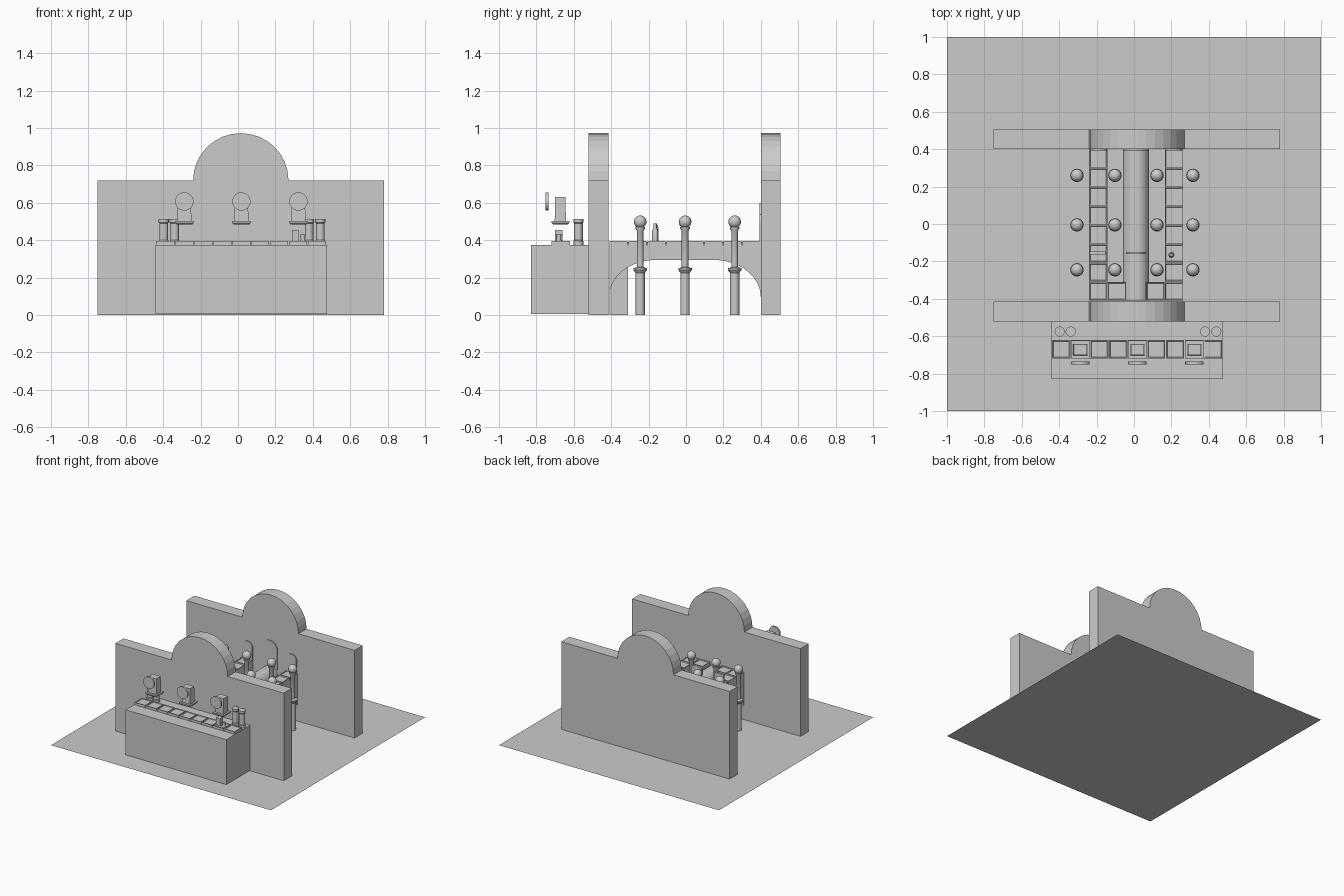
import bpy, bmesh, math
from mathutils import Matrix

if "Cube" in bpy.data.objects:
    bpy.data.objects.remove(bpy.data.objects["Cube"])


def finish(bm, name, smooth=False):
    bmesh.ops.recalc_face_normals(bm, faces=bm.faces)
    me = bpy.data.meshes.new(name)
    bm.to_mesh(me)
    bm.free()
    ob = bpy.data.objects.new(name, me)
    bpy.context.collection.objects.link(ob)
    if smooth:
        bpy.ops.object.select_all(action='DESELECT')
        ob.select_set(True)
        bpy.context.view_layer.objects.active = ob
        bpy.ops.object.shade_smooth_by_angle(angle=math.radians(35))
    return ob


def box(name, x0, x1, y0, y1, z0, z1):
    bm = bmesh.new()
    m = (Matrix.Translation(((x0 + x1) / 2, (y0 + y1) / 2, (z0 + z1) / 2))
         @ Matrix.Diagonal((x1 - x0, y1 - y0, z1 - z0, 1)))
    bmesh.ops.create_cube(bm, size=1, matrix=m)
    return finish(bm, name)


def lathe(name, x, y, profile, n=16):
    """Revolve (radius, z) points about a vertical axis."""
    bm = bmesh.new()
    vs = [bm.verts.new((x + r, y, z)) for r, z in profile]
    es = [bm.edges.new(p) for p in zip(vs, vs[1:])]
    bmesh.ops.spin(bm, geom=vs + es, cent=(x, y, 0), axis=(0, 0, 1),
                   angle=math.tau, steps=n, use_duplicate=False)
    bmesh.ops.remove_doubles(bm, verts=bm.verts, dist=0.0005)
    return finish(bm, name, True)


def extrude(name, pts, axis, a, b):
    """Extrude a 2D outline along x or y from a to b."""
    bm = bmesh.new()
    place = (lambda p: (a, p[0], p[1])) if axis == 'x' else (lambda p: (p[0], a, p[1]))
    f = bm.faces.new([bm.verts.new(place(p)) for p in pts])
    ex = bmesh.ops.extrude_face_region(bm, geom=[f])
    d = (b - a, 0, 0) if axis == 'x' else (0, b - a, 0)
    bmesh.ops.translate(bm, vec=d, verts=[v for v in ex['geom'] if isinstance(v, bmesh.types.BMVert)])
    return finish(bm, name)


def arc(cx, cz, rx, rz, a0, a1, n):
    return [(cx + rx * math.cos(math.radians(a0 + (a1 - a0) * i / n)),
             cz + rz * math.sin(math.radians(a0 + (a1 - a0) * i / n))) for i in range(n + 1)]


def tile(cx, cy, z=0.375, s=0.097):
    """Square tile with a raised, bevelled rim."""
    bm = bmesh.new()
    bmesh.ops.create_cube(bm, size=1, matrix=Matrix.Translation((cx, cy, z + 0.01))
                          @ Matrix.Diagonal((s, s, 0.02, 1)))
    top = max(bm.faces, key=lambda f: f.calc_center_median().z)
    bmesh.ops.inset_region(bm, faces=[top], thickness=0.006, depth=0)
    bmesh.ops.inset_region(bm, faces=[top], thickness=0.003, depth=-0.005)
    return finish(bm, "counter_tile")


# Ground sheet
bm = bmesh.new()
bmesh.ops.create_grid(bm, x_segments=1, y_segments=1, size=1)
finish(bm, "floor")

# Two walls with a round top
outline = [(-0.75, 0), (0.78, 0), (0.78, 0.72)] + arc(0.015, 0.72, 0.255, 0.252, 0, 180, 16) + [(-0.75, 0.72)]
extrude("front_wall", outline, 'y', -0.52, -0.415)
extrude("back_wall", outline, 'y', 0.40, 0.505)

# Front counter with a row of tiles
box("front_counter", -0.44, 0.475, -0.83, -0.52, 0.005, 0.375)
for i in range(9):
    tile(-0.389 + i * 0.1015, -0.67)

# Floating display stands: plate, box and round face
for x in (-0.287, 0.018, 0.323):
    bm = bmesh.new()
    for w, d, z0, z1, k in ((0.085, 0.08, 0.485, 0.493, 1.2), (0.102, 0.096, 0.493, 0.503, 1.0),
                            (0.076, 0.06, 0.503, 0.63, 0.92)):
        vs = bmesh.ops.create_cube(bm, size=1)['verts']
        for v in vs:
            s = k if v.co.z > 0 else 1
            v.co = (x + v.co.x * w * s, -0.672 + v.co.y * d * s, z1 if v.co.z > 0 else z0)
    finish(bm, "display_stand")
    extrude("round_face", arc(x, 0.607, 0.049, 0.049, 0, 345, 23), 'y', -0.75, -0.736)

# Jars at the ends of the counter
for x in (-0.397, -0.339, 0.38, 0.44):
    lathe("jar", x, -0.575, [(0, 0.375), (0.027, 0.375), (0.027, 0.395), (0.023, 0.4), (0.023, 0.49),
                            (0.027, 0.495), (0.027, 0.512), (0, 0.512)])

# Small box and cup on the counter
box("small_box", 0.288, 0.325, -0.7, -0.66, 0.395, 0.455)
lathe("small_cup", 0.347, -0.68, [(0, 0.39), (0.017, 0.39), (0.011, 0.405), (0.014, 0.43), (0, 0.43)], 12)

# Two long tables with arched undersides
side = ([(-0.41, 0.375), (-0.41, 0.1)] + arc(-0.16, 0.1, 0.25, 0.195, 180, 90, 8)[1:]
        + arc(0.15, 0.095, 0.25, 0.2, 90, 0, 8) + [(0.40, 0.375)])
for x0, x1 in ((-0.24, -0.143), (0.165, 0.262)):
    extrude("arched_table", side, 'x', x0, x1)
    for j in range(8):
        tile((x0 + x1) / 2, -0.36 + j * 0.1015)

# Returns at the front end of the tables
for x0, x1 in ((-0.143, -0.045), (0.065, 0.165)):
    box("table_return", x0, x1, -0.41, -0.31, 0, 0.375)
    tile((x0 + x1) / 2, -0.36)

# Rounded bar between the tables
extrude("centre_bar", arc(0.01, 0.32, 0.07, 0.07, 0, 180, 12), 'y', -0.41, 0.40)

# Arched panels on the back wall
for x, w, top in ((0.01, 0.07, 0.6), (-0.19, 0.045, 0.54), (0.21, 0.045, 0.54)):
    extrude("arched_panel", [(x - w, 0.375), (x + w, 0.375)] + arc(x, top - w, w, w, 0, 180, 12),
            'y', 0.392, 0.402)

# Table items
extrude("table_disc", arc(0.01, 0.43, 0.052, 0.052, 0, 345, 23), 'y', -0.16, -0.15)
box("table_sign", -0.237, -0.152, -0.163, -0.147, 0.39, 0.47)
lathe("table_bottle", 0.2, -0.165, [(0, 0.39), (0.016, 0.39), (0.016, 0.45), (0.009, 0.465),
                                   (0.009, 0.49), (0, 0.49)], 12)

# Ball-topped posts along both tables
post = [(0, 0), (0.025, 0), (0.025, 0.225), (0.036, 0.24), (0.036, 0.25), (0.018, 0.256),
        (0.018, 0.45), (0.026, 0.462), (0.026, 0.47), (0, 0.47)]
ball = [(abs(r), z) for r, z in arc(0, 0.498, 0.034, 0.034, -90, 90, 10)]
for x in (-0.305, -0.102, 0.123, 0.315):
    for y in (-0.245, -0.005, 0.26):
        lathe("post", x, y, post)
        lathe("post_ball", x, y, ball)
